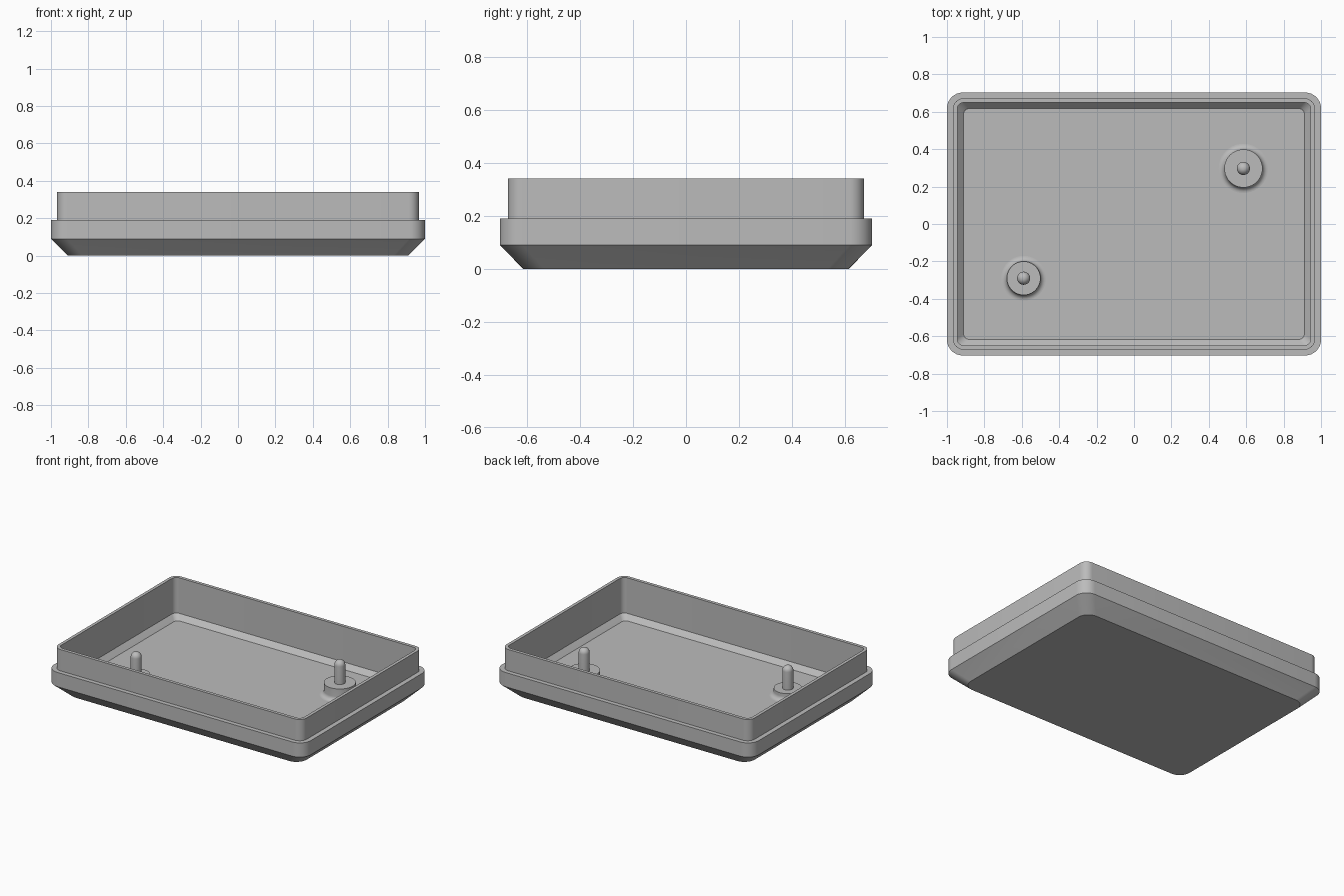
import bpy, bmesh, math

if "Cube" in bpy.data.objects:
    bpy.data.objects.remove(bpy.data.objects["Cube"], do_unlink=True)

grey = bpy.data.materials.new("plain grey plastic")
grey.use_nodes = True
colour = (0.5, 0.5, 0.5, 1)
grey.diffuse_color = colour
grey.node_tree.nodes["Principled BSDF"].inputs["Base Color"].default_value = colour


def rounded_rect(hx, hy, radius, z, steps=8):
    """Ring of points around a rectangle with rounded corners."""
    ring = []
    for quarter, (sx, sy) in enumerate([(1, 1), (-1, 1), (-1, -1), (1, -1)]):
        for i in range(steps + 1):
            a = math.pi / 2 * (quarter + i / steps)
            ring.append((sx * (hx - radius) + radius * math.cos(a),
                         sy * (hy - radius) + radius * math.sin(a), z))
    return ring


def circle(radius, z, sides=40):
    turn = 2 * math.pi / sides
    return [(radius * math.cos(i * turn), radius * math.sin(i * turn), z)
            for i in range(sides)]


def loft(name, rings, location=(0, 0, 0)):
    """Skin a stack of rings and cap both ends."""
    bm = bmesh.new()
    loops = [[bm.verts.new(p) for p in ring] for ring in rings]
    for low, high in zip(loops, loops[1:]):
        n = len(low)
        for i in range(n):
            j = (i + 1) % n
            bm.faces.new((low[i], low[j], high[j], high[i]))
    bm.faces.new(loops[0][::-1])
    bm.faces.new(loops[-1])
    bmesh.ops.recalc_face_normals(bm, faces=bm.faces)
    mesh = bpy.data.meshes.new(name)
    bm.to_mesh(mesh)
    bm.free()
    mesh.materials.append(grey)
    obj = bpy.data.objects.new(name, mesh)
    obj.location = location
    bpy.context.collection.objects.link(obj)
    bpy.ops.object.select_all(action='DESELECT')
    obj.select_set(True)
    bpy.context.view_layer.objects.active = obj
    bpy.ops.object.shade_smooth_by_angle(angle=math.radians(30))
    return obj


# Tray shell: chamfered base, stepped outside, thin lip, hollow inside
FLOOR = 0.055
loft("tray_shell", [rounded_rect(*section) for section in [
    (0.91, 0.615, 0.08, 0),
    (1.0, 0.703, 0.085, 0.09),
    (1.0, 0.703, 0.085, 0.19),
    (0.967, 0.672, 0.055, 0.19),
    (0.967, 0.672, 0.055, 0.34),
    (0.945, 0.649, 0.035, 0.34),
    (0.945, 0.649, 0.035, 0.09),
    (0.911, 0.617, 0.03, FLOOR),
]])


def post(name, x, y, boss_radius, boss_top, pin_top):
    """Filleted boss carrying a round-ended pin."""
    fillet, pin, steps = 0.03, 0.035, 8
    rings = [circle(boss_radius + fillet, FLOOR - 0.02)]
    for i in range(steps + 1):
        a = math.pi / 2 * i / steps
        rings.append(circle(boss_radius + fillet * (1 - math.sin(a)),
                            FLOOR + fillet * (1 - math.cos(a))))
    rings += [circle(boss_radius, boss_top), circle(pin, boss_top)]
    for i in range(steps):
        a = math.pi / 2 * i / steps
        rings.append(circle(pin * math.cos(a), pin_top - pin + pin * math.sin(a)))
    loft(name, rings, (x, y, 0))


post("left_post", 0.585, 0.297, 0.102, 0.14, 0.30)
post("right_post", -0.59, -0.29, 0.09, 0.105, 0.265)
